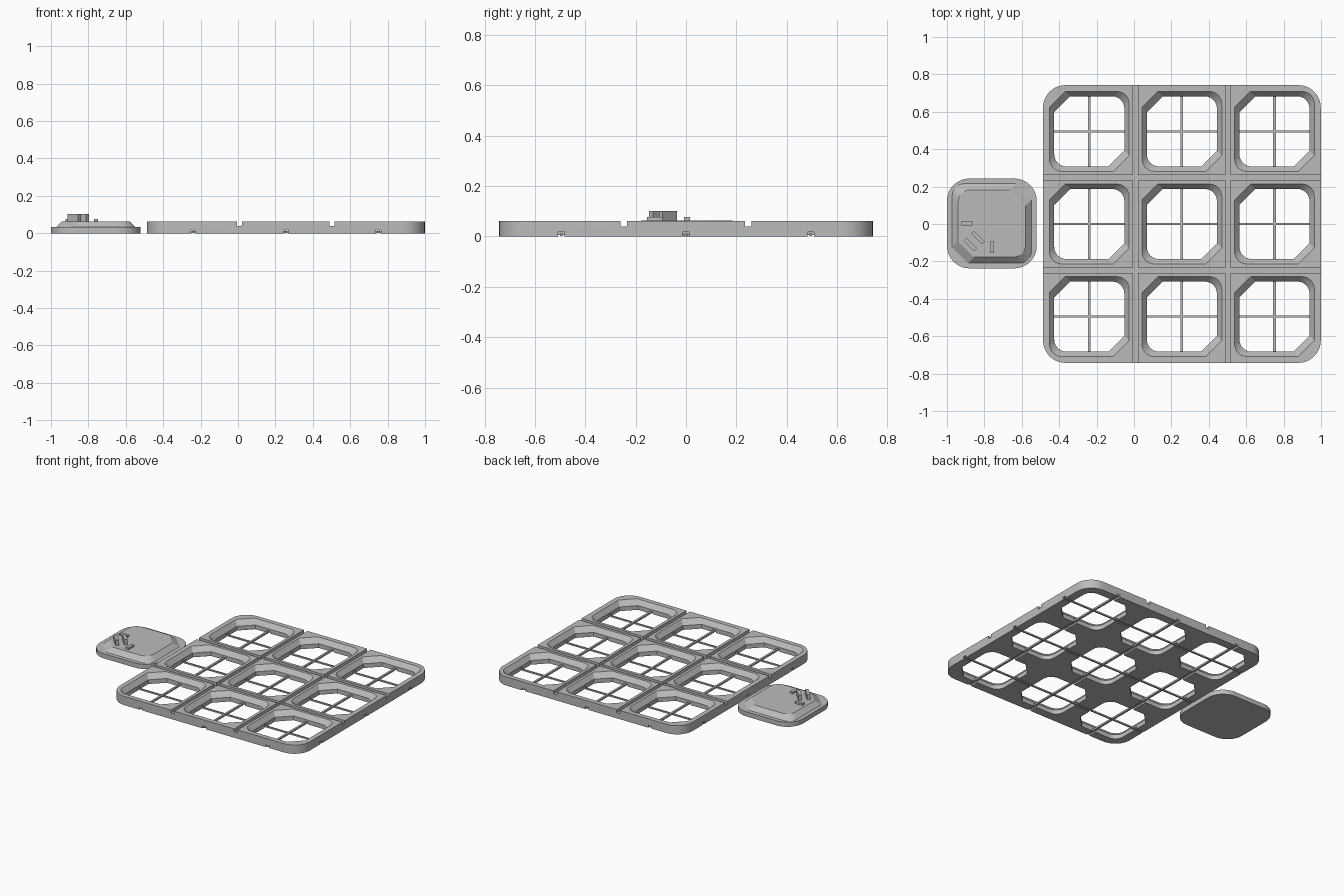
import bpy, bmesh, math
from mathutils import Matrix, Vector

cube = bpy.data.objects.get("Cube")
if cube:
    bpy.data.objects.remove(cube, do_unlink=True)

grey = bpy.data.materials.new("plain_grey")
grey.use_nodes = True
grey.diffuse_color = (0.5, 0.5, 0.5, 1)
grey.node_tree.nodes["Principled BSDF"].inputs["Base Color"].default_value = (0.5, 0.5, 0.5, 1)

PITCH = 0.495                 # spacing of the windows
CENTRE = Vector((0.256, 0, 0))
SIDE, HEIGHT = 1.485, 0.062   # tray size
STEPS = (-PITCH, 0, PITCH)


def outline(width, corners):
    """Square outline; each corner is (cut size, segments), one segment is a bevel."""
    pts, h = [], width / 2
    signs = ((1, 1), (-1, 1), (-1, -1), (1, -1))
    for i, ((sx, sy), (r, n)) in enumerate(zip(signs, corners)):
        for k in range(n + 1):
            a = math.pi / 2 * (i + k / n)
            pts.append((sx * (h - r) + r * math.cos(a), sy * (h - r) + r * math.sin(a)))
    return pts


def loft(bm, rings, at):
    """Solid through (outline, z) rings with the same number of points."""
    loops = [[bm.verts.new((x + at[0], y + at[1], z)) for x, y in pts] for pts, z in rings]
    n = len(loops[0])
    for a, b in zip(loops, loops[1:]):
        for i in range(n):
            j = (i + 1) % n
            bm.faces.new((a[i], a[j], b[j], b[i]))
    bm.faces.new(loops[0][::-1])
    bm.faces.new(loops[-1])


def box(bm, centre, size, angle=0):
    m = Matrix.Translation(centre) @ Matrix.Rotation(angle, 4, 'Z') @ Matrix.Diagonal((*size, 1))
    bmesh.ops.create_cube(bm, size=1, matrix=m)


def finish(bm, name):
    me = bpy.data.meshes.new(name)
    bm.to_mesh(me)
    bm.free()
    me.materials.append(grey)
    ob = bpy.data.objects.new(name, me)
    bpy.context.collection.objects.link(ob)
    return ob


def smooth(ob):
    bpy.ops.object.select_all(action='DESELECT')
    ob.select_set(True)
    bpy.context.view_layer.objects.active = ob
    bpy.ops.object.shade_smooth_by_angle(angle=math.radians(25))


def carve(ob, bm):
    """Subtract the solids in bm from ob and drop the cutter."""
    cutter = finish(bm, "cutter")
    mod = ob.modifiers.new("carve", 'BOOLEAN')
    mod.operation, mod.solver, mod.object = 'DIFFERENCE', 'EXACT', cutter
    bpy.context.view_layer.objects.active = ob
    bpy.ops.object.modifier_apply(modifier=mod.name)
    bpy.data.objects.remove(cutter, do_unlink=True)


# Tray slab
bm = bmesh.new()
rim = outline(SIDE, [(0.12, 10)] * 4)
loft(bm, [(rim, 0), (rim, HEIGHT)], CENTRE)
tray = finish(bm, "tray")

# Nine windows with sloping upper walls
corners = [(0.065, 6), (0.085, 1)] * 2
bm = bmesh.new()
for dx in STEPS:
    for dy in STEPS:
        loft(bm, [(outline(0.375, corners), -0.02),
                  (outline(0.375, corners), 0.03),
                  (outline(0.443, corners), 0.072)], CENTRE + Vector((dx, dy, 0)))
carve(tray, bm)

# Dividing grooves on top and wire channels underneath, in both directions
for along_x in (True, False):
    for offsets, width, z, tall in (((-PITCH / 2, PITCH / 2), 0.027, 0.06, 0.04),
                                    (STEPS, 0.026, 0, 0.036)):
        bm = bmesh.new()
        for d in offsets:
            shift = (0, d, z) if along_x else (d, 0, z)
            size = (2, width, tall) if along_x else (width, 2, tall)
            box(bm, CENTRE + Vector(shift), size)
        carve(tray, bm)
smooth(tray)

# Crossing wires lying in the channels
for name, along_x, z in (("cross_wires", True, 0.006), ("long_wires", False, 0.012)):
    bm = bmesh.new()
    for d in STEPS:
        shift = (0, d, z) if along_x else (d, 0, z)
        size = (SIDE, 0.01, 0.01) if along_x else (0.014, SIDE, 0.012)
        box(bm, CENTRE + Vector(shift), size)
    finish(bm, name)

# Loose tile: rounded base and tapered plug
TILE = (-0.76, 0.003)
bm = bmesh.new()
base = outline(0.48, [(0.12, 10)] * 4)
loft(bm, [(base, 0), (base, 0.033)], TILE)
smooth(finish(bm, "tile_base"))

bm = bmesh.new()
plug = [(0.085, 1), (0.065, 6)] * 2
loft(bm, [(outline(0.425, plug), 0.033), (outline(0.36, plug), 0.064)], TILE)
smooth(finish(bm, "tile_plug"))

# Raised bars on the tile: two low, two tall and diagonal
bm = bmesh.new()
box(bm, (-0.892, 0.004, 0.068), (0.058, 0.024, 0.018))
box(bm, (-0.759, -0.124, 0.068), (0.022, 0.06, 0.018))
for x, y in ((-0.834, -0.072), (-0.875, -0.11)):
    box(bm, (x, y, 0.081), (0.08, 0.022, 0.042), -math.pi / 4)
finish(bm, "tile_bars")
